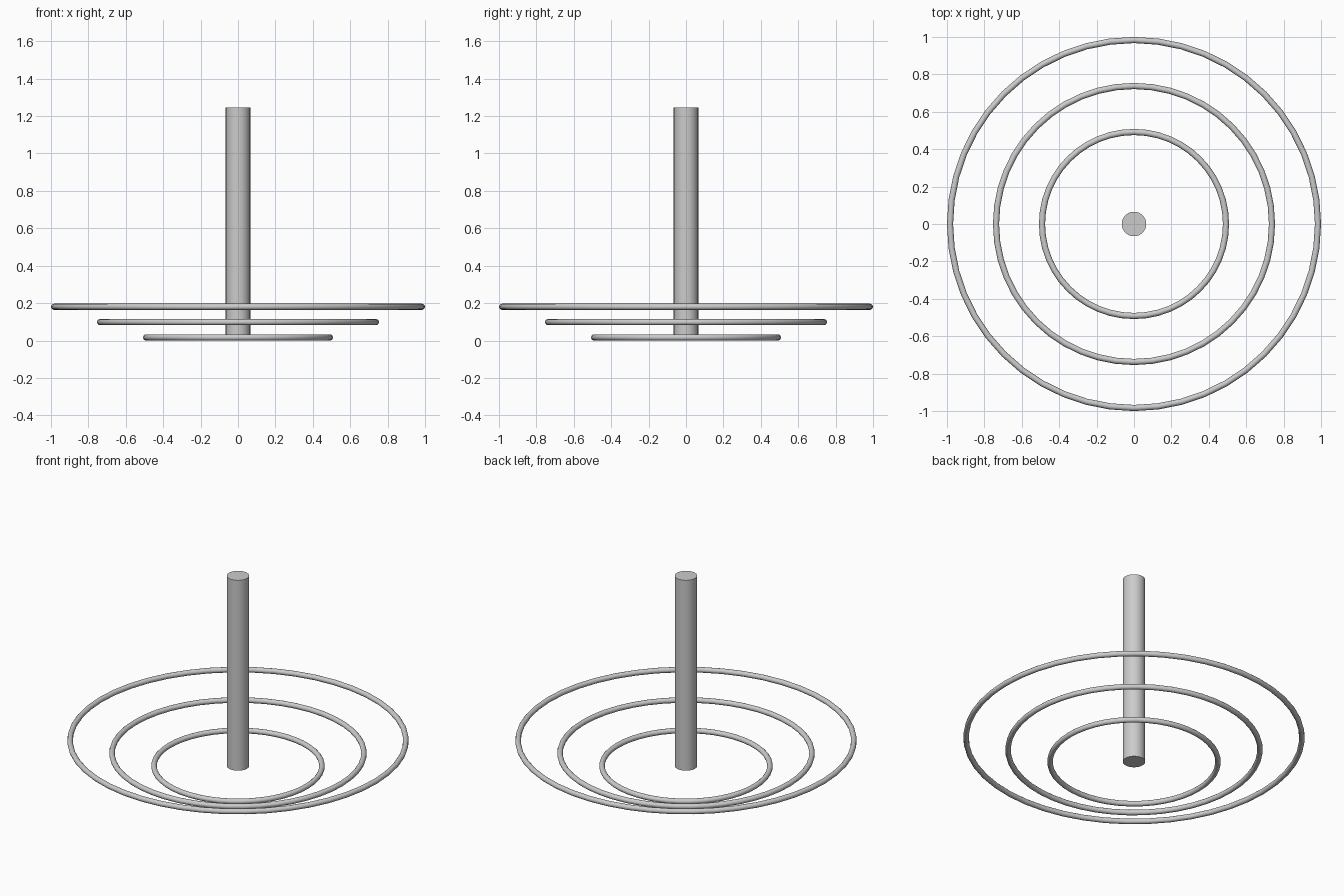
import bpy
import math

if "Cube" in bpy.data.objects:
    bpy.data.objects.remove(bpy.data.objects["Cube"], do_unlink=True)

UNIT = 0.4918           # radius of the smallest ring's centre line
TUBE = UNIT / 30        # ring tube radius

grey = bpy.data.materials.new("plain_grey")
grey.use_nodes = True
colour = (0.6, 0.6, 0.6, 1)
grey.diffuse_color = colour
grey.node_tree.nodes["Principled BSDF"].inputs["Base Color"].default_value = colour


def finish(name):
    ob = bpy.context.object
    ob.name = name
    ob.data.materials.append(grey)
    bpy.ops.object.shade_smooth_by_angle(angle=math.radians(40))


# Three rings, widening as they rise
for i, name in enumerate(("inner_ring", "middle_ring", "outer_ring")):
    bpy.ops.mesh.primitive_torus_add(
        major_radius=UNIT * (1 + i / 2), minor_radius=TUBE,
        major_segments=48, minor_segments=12,
        location=(0, 0, TUBE + i * UNIT / 6))
    finish(name)

# Central column, its foot level with the smallest ring
height = UNIT * 2.5
bpy.ops.mesh.primitive_cylinder_add(
    vertices=32, radius=UNIT * 2 / 15, depth=height,
    location=(0, 0, TUBE + height / 2))
finish("column")
